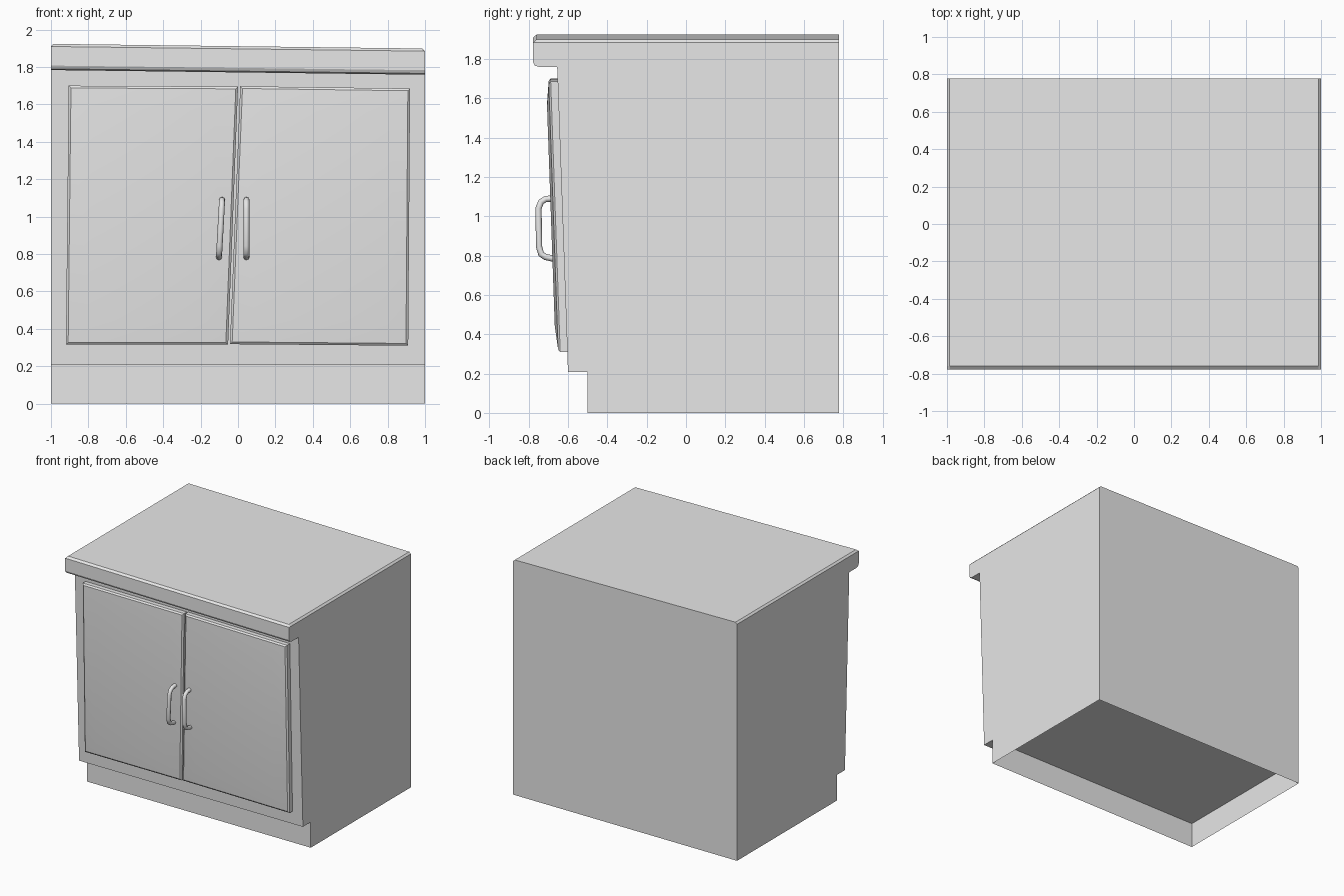
import bpy, bmesh

old = bpy.data.objects.get("Cube")
if old:
    bpy.data.objects.remove(old, do_unlink=True)

grey = bpy.data.materials.new("plain_grey")
grey.use_nodes = True
grey.diffuse_color = (0.8, 0.8, 0.8, 1)
grey.node_tree.nodes["Principled BSDF"].inputs["Base Color"].default_value = (0.8, 0.8, 0.8, 1)


def loft(name, rings, cap_start=True, cap_end=True, smooth=False):
    """Bridge equal-length closed rings of points and cap the ends."""
    bm = bmesh.new()
    loops = [[bm.verts.new(p) for p in ring] for ring in rings]
    count = len(rings[0])
    for a, b in zip(loops, loops[1:]):
        for i in range(count):
            j = (i + 1) % count
            bm.faces.new((a[i], a[j], b[j], b[i]))
    if cap_start:
        bm.faces.new(loops[0][::-1])
    if cap_end:
        bm.faces.new(loops[-1])
    bmesh.ops.recalc_face_normals(bm, faces=bm.faces)
    mesh = bpy.data.meshes.new(name)
    bm.to_mesh(mesh)
    bm.free()
    mesh.materials.append(grey)
    obj = bpy.data.objects.new(name, mesh)
    bpy.context.collection.objects.link(obj)
    if smooth:
        select_only(obj)
        bpy.ops.object.shade_smooth_by_angle(angle=0.5)
    return obj


def select_only(obj):
    bpy.ops.object.select_all(action='DESELECT')
    obj.select_set(True)
    bpy.context.view_layer.objects.active = obj


def front_y(z):
    """Leaning front face of the cabinet."""
    return -0.6 - 0.055 * (z - 0.205) / 1.565


# Cabinet with worktop: side profile swept across, worktop dips towards +x
CHAMFER, BACK = 0.014, 0.777
TOP, LIP = 1.911, 1.897
profile = [(BACK, TOP), (-0.76, TOP), (-0.777, LIP), (-0.777, 1.795),
           (-0.768, 1.778), (-0.745, 1.771), (-0.655, 1.771),
           (-0.6, 0.207), (BACK, 0.207)]


def section(x, top):
    return [(x, y, min(z, top) - (0.0125 * x if z > 1 else 0)) for y, z in profile]


loft("cabinet_and_worktop", [section(-1, LIP), section(-1 + CHAMFER, TOP),
                             section(1 - CHAMFER, TOP), section(1, LIP)])

# Recessed plinth, open underneath
loft("plinth", [[(x, y, z) for x, y in ((-1, -0.5), (1, -0.5), (1, BACK), (-1, BACK))]
                for z in (0, 0.207)], cap_start=False, cap_end=False)


# Doors: slightly crooked raised panels with softly bevelled fronts
def door(name, corners):
    rings = []
    for inset, depth in ((0, 0), (0, 0.036), (0.012, 0.046), (0.13, 0.059)):
        ring = []
        for (x, z), (sx, sz) in zip(corners, ((1, 1), (-1, 1), (-1, -1), (1, -1))):
            z += sz * inset
            ring.append((x + sx * inset, front_y(z) - depth, z))
        rings.append(ring)
    return loft(name, rings, smooth=True)


door("right_door", [(-0.92, 0.315), (-0.053, 0.315), (0.0, 1.695), (-0.905, 1.7)])
door("left_door", [(-0.043, 0.318), (0.91, 0.31), (0.92, 1.685), (0.012, 1.697)])


# Handles: bent octagonal tubes
def handle(name, x_low, x_high):
    path = [(-0.655, 0.78), (-0.715, 0.793), (-0.737, 0.808), (-0.747, 0.845),
            (-0.75, 1.04), (-0.737, 1.073), (-0.713, 1.088), (-0.67, 1.09)]
    curve = bpy.data.curves.new(name, 'CURVE')
    curve.dimensions = '3D'
    curve.bevel_depth = 0.016
    curve.bevel_resolution = 2
    curve.use_fill_caps = True
    spline = curve.splines.new('POLY')
    spline.points.add(len(path) - 1)
    for point, (y, z) in zip(spline.points, path):
        x = x_low + (x_high - x_low) * (z - 0.78) / 0.31
        point.co = (x, y, z, 1)
    curve.materials.append(grey)
    obj = bpy.data.objects.new(name, curve)
    bpy.context.collection.objects.link(obj)
    select_only(obj)
    bpy.ops.object.convert(target='MESH')
    bpy.ops.object.shade_smooth_by_angle(angle=0.9)


handle("right_handle", -0.102, -0.085)
handle("left_handle", 0.045, 0.045)
